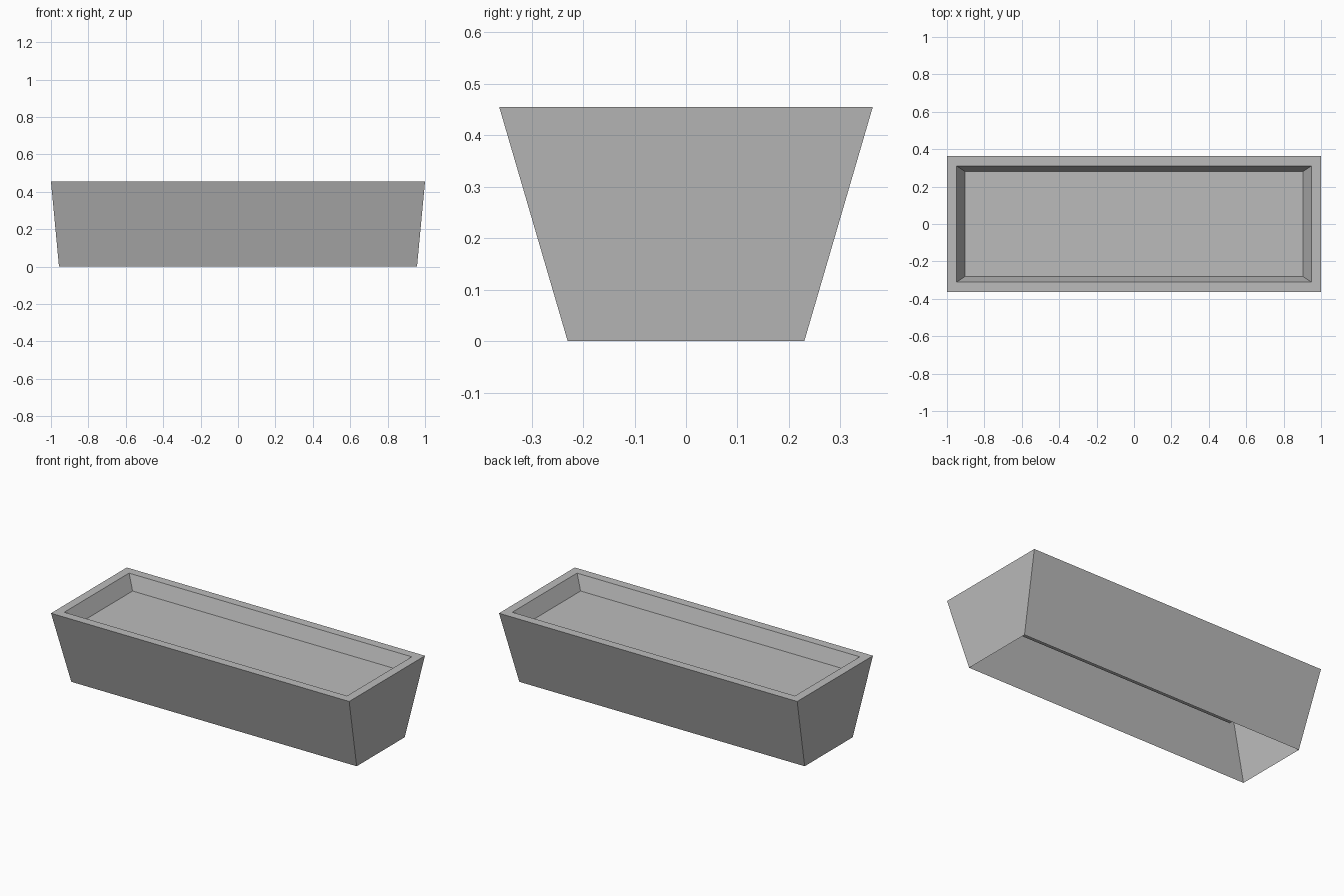
import bpy
import bmesh

cube = bpy.data.objects.get("Cube")
if cube:
    bpy.data.objects.remove(cube, do_unlink=True)

grey = bpy.data.materials.new("plain_grey")
grey.use_nodes = True
colour = (0.5, 0.5, 0.5, 1)
grey.diffuse_color = colour
grey.node_tree.nodes["Principled BSDF"].inputs["Base Color"].default_value = colour


def ring(bm, half_x, half_y, z):
    """Four corners of a rectangle, counter-clockwise from above."""
    signs = ((-1, -1), (1, -1), (1, 1), (-1, 1))
    return [bm.verts.new((sx * half_x, sy * half_y, z)) for sx, sy in signs]


def build(name, sections, capped=False):
    """Join rectangular sections with flat faces, optionally closing the last."""
    bm = bmesh.new()
    rings = [ring(bm, *section) for section in sections]
    for a, b in zip(rings, rings[1:]):
        for i in range(4):
            j = (i + 1) % 4
            bm.faces.new((a[i], a[j], b[j], b[i]))
    if capped:
        bm.faces.new(rings[-1])
    mesh = bpy.data.meshes.new(name)
    bm.to_mesh(mesh)
    bm.free()
    mesh.materials.append(grey)
    obj = bpy.data.objects.new(name, mesh)
    bpy.context.collection.objects.link(obj)
    return obj


foot = (0.957, 0.23, 0)
outer_rim = (1, 0.363, 0.455)
inner_rim = (0.948, 0.31, 0.455)
bed = (0.903, 0.28, 0.37)

# Tapered trough, open underneath, with flat rim and sloping inner walls
build("trough_shell", [foot, outer_rim, inner_rim, bed])

# Flat bed inside the trough
build("planting_bed", [bed], capped=True)
